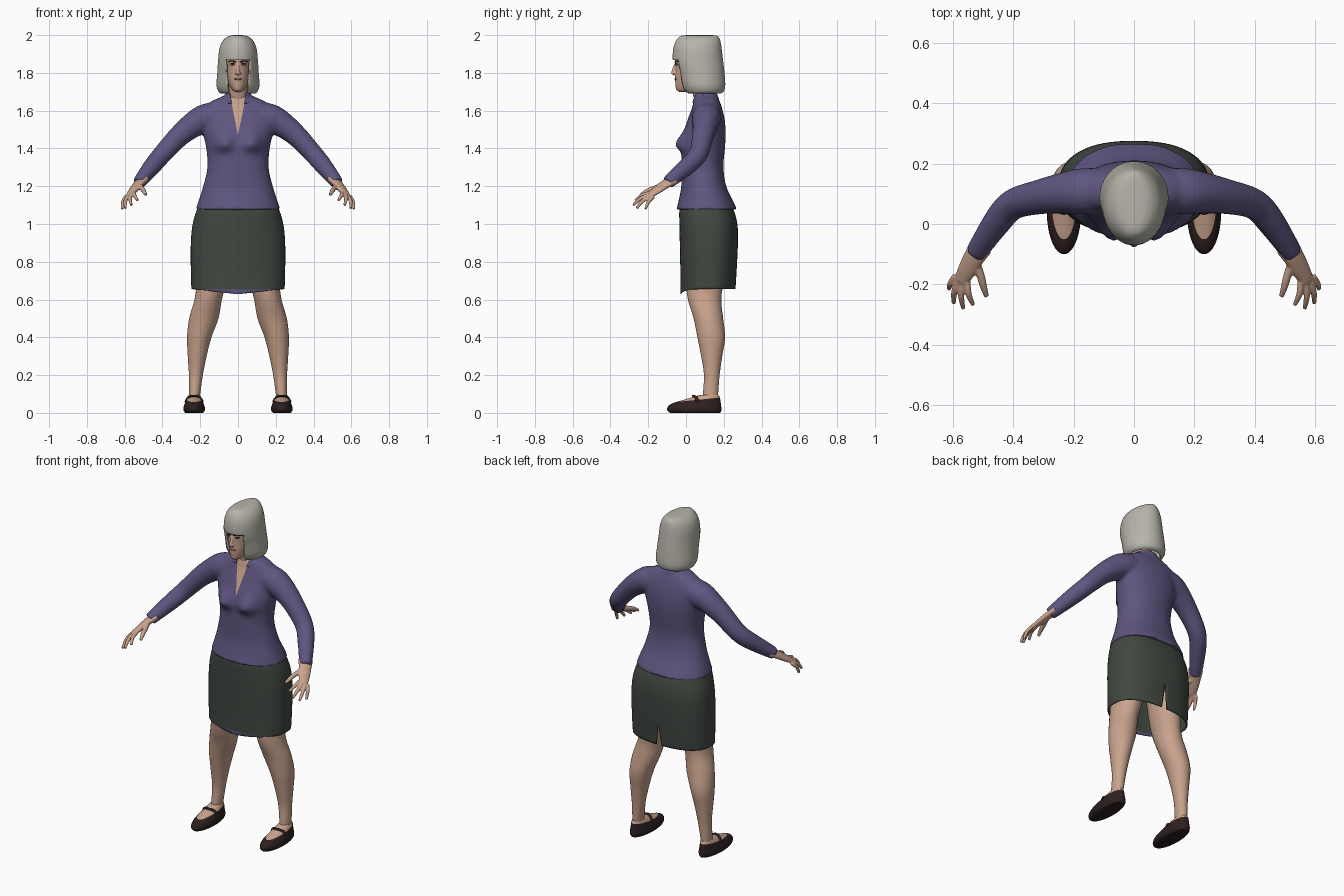
import bpy, bmesh, math
from mathutils import Vector, Matrix

cube = bpy.data.objects.get("Cube")
if cube:
    bpy.data.objects.remove(cube)


def material(name, r, g, b):
    m = bpy.data.materials.new(name)
    m.use_nodes = True
    m.diffuse_color = (r, g, b, 1)
    node = next(n for n in m.node_tree.nodes if n.type == "BSDF_PRINCIPLED")
    node.inputs["Base Color"].default_value = (r, g, b, 1)
    node.inputs["Roughness"].default_value = 0.8
    return m


SKIN = material("skin", 0.58, 0.365, 0.265)
PURPLE = material("purple cloth", 0.115, 0.092, 0.215)
GREEN = material("dark green cloth", 0.052, 0.063, 0.052)
HAIR = material("grey hair", 0.47, 0.455, 0.40)
LEATHER = material("dark brown leather", 0.026, 0.014, 0.014)
WHITE = material("eye white", 0.6, 0.57, 0.52)
DARK = material("dark brow", 0.025, 0.018, 0.015)
LIPS = material("lips", 0.40, 0.19, 0.15)


def smooth_keys(keys, sub):
    """Catmull-Rom interpolation through a list of tuples."""
    keys = [tuple(k) for k in keys]
    ext = [keys[0]] + keys + [keys[-1]]
    out = []
    for i in range(len(keys) - 1):
        a, b, c, d = ext[i:i + 4]
        for s in range(sub):
            t = s / sub
            out.append([0.5 * (2 * q + (r - p) * t + (2 * p - 5 * q + 4 * r - e) * t * t
                        + (3 * q - p - 3 * r + e) * t ** 3) for p, q, r, e in zip(a, b, c, d)])
    return out + [list(keys[-1])]


def skin_rings(bm, rings, caps=True):
    rows = [[bm.verts.new(p) for p in ring] for ring in rings]
    n = len(rows[0])
    for a, b in zip(rows, rows[1:]):
        for j in range(n):
            bm.faces.new((a[j], a[(j + 1) % n], b[(j + 1) % n], b[j]))
    if caps:
        bm.faces.new(rows[0][::-1])
        bm.faces.new(rows[-1])


def loft(bm, keys, cx=0, power=2, seg=40, sub=5, caps=True):
    """Stack level rings; each key is z, half width, front y, back y, optional centre x."""
    keys = [k if len(k) > 4 else (*k, cx) for k in keys]
    rings = []
    for z, w, y0, y1, x in smooth_keys(keys, sub):
        ring = []
        for j in range(seg):
            a = 2 * math.pi * (j + 0.5) / seg
            c, s = math.cos(a), math.sin(a)
            px = math.copysign(abs(c) ** (2 / power), c)
            py = math.copysign(abs(s) ** (2 / power), s)
            ring.append((x + w * px, (y0 + y1) / 2 + (y1 - y0) / 2 * py, z))
        rings.append(ring)
    skin_rings(bm, rings, caps)


def tube(bm, keys, side=(0, 0, 1), flat=1, seg=16, sub=4):
    """Sweep a circle or a flattened circle; each key is x, y, z, radius."""
    pts = smooth_keys(keys, sub)
    rings = []
    for i, (x, y, z, r) in enumerate(pts):
        d = Vector(pts[min(i + 1, len(pts) - 1)][:3]) - Vector(pts[max(i - 1, 0)][:3])
        d.normalize()
        u = Vector(side) - d * d.dot(Vector(side))
        u.normalize()
        v = d.cross(u)
        angles = [2 * math.pi * j / seg for j in range(seg)]
        rings.append([Vector((x, y, z)) + u * r * flat * math.cos(a) + v * r * math.sin(a)
                      for a in angles])
    skin_rings(bm, rings)


def ball(bm, loc, size):
    mat = Matrix.Translation(loc) @ Matrix.Diagonal((*size, 1))
    bmesh.ops.create_uvsphere(bm, u_segments=16, v_segments=10, radius=1, matrix=mat)


def wedge(bm, k, z0):
    """Cut along the lines |x| = k (z - z0) and return the faces between them."""
    for s in (1, -1):
        cut(bm, (0, 0, z0), (s, 0, -k))
    centres = [(f, f.calc_center_median()) for f in bm.faces]
    return [(f, c) for f, c in centres if abs(c.x) < k * (c.z - z0)]


def cut(bm, co, no):
    bmesh.ops.bisect_plane(bm, geom=bm.verts[:] + bm.edges[:] + bm.faces[:],
                           plane_co=co, plane_no=no)


def finish(name, bm, *mats, mirror=False, thick=0, angle=50, recalc=True):
    if recalc:
        bmesh.ops.recalc_face_normals(bm, faces=bm.faces[:])
    me = bpy.data.meshes.new(name)
    bm.to_mesh(me)
    bm.free()
    for m in mats:
        me.materials.append(m)
    me.polygons.foreach_set("use_smooth", [True] * len(me.polygons))
    me.set_sharp_from_angle(angle=math.radians(angle))
    ob = bpy.data.objects.new(name, me)
    bpy.context.scene.collection.objects.link(ob)
    if mirror:
        ob.modifiers.new("mirror", "MIRROR").use_mirror_merge = False
    if thick:
        mod = ob.modifiers.new("thickness", "SOLIDIFY")
        mod.thickness, mod.offset = thick, -1
    return ob


def fuse(bm, voxel, rounds):
    """Blend overlapping solids into one smooth skin."""
    ob = finish("blend", bm)
    mod = ob.modifiers.new("remesh", "REMESH")
    mod.mode, mod.voxel_size = "VOXEL", voxel
    mod = ob.modifiers.new("smooth", "SMOOTH")
    mod.factor, mod.iterations = 0.5, rounds
    out = bmesh.new()
    out.from_object(ob, bpy.context.evaluated_depsgraph_get())
    bpy.data.objects.remove(ob)
    return out


# Jacket: body with bust, plus both sleeves
bm = bmesh.new()
loft(bm, [(1.075, .225, -.052, .272), (1.12, .21, -.04, .25), (1.2, .184, -.025, .213),
          (1.3, .162, -.024, .198), (1.4, .168, -.022, .206), (1.48, .185, -.012, .21),
          (1.55, .195, .008, .205), (1.61, .19, .03, .192), (1.65, .14, .04, .178),
          (1.67, .095, .045, .168), (1.685, .065, .055, .155)], power=2.2, seg=64)
for v in bm.verts:
    if v.co.y < 0.08:
        dx = (abs(v.co.x) - 0.075) / 0.05
        dz = (v.co.z - 1.42) / (0.06 if v.co.z > 1.42 else 0.035)
        v.co.y -= 0.045 * math.exp(-dx * dx - dz * dz)
for s in (1, -1):
    tube(bm, [(s * .10, .11, 1.57, .075), (s * .17, .108, 1.56, .077), (s * .23, .103, 1.53, .069),
              (s * .31, .09, 1.467, .058), (s * .40, .065, 1.37, .051), (s * .455, .005, 1.305, .047),
              (s * .525, -.098, 1.218, .035)], seg=24)
bm = fuse(bm, 0.009, 6)
for f, c in wedge(bm, 0.2, 1.47):
    f.material_index = 1 if c.y < 0.09 else 0
finish("jacket", bm, PURPLE, SKIN, recalc=False)

# Open stand collar
bm = bmesh.new()
loft(bm, [(1.64, .115, .03, .178), (1.67, .08, .034, .172), (1.697, .064, .042, .16)], caps=False)
gap = [f for f, c in wedge(bm, 0.2, 1.47) if c.y < 0.1]
bmesh.ops.delete(bm, geom=gap, context="FACES")
finish("collar", bm, PURPLE, thick=.006)

# Skirt with a back slit and lining at the front hem
bm = bmesh.new()
loft(bm, [(.655, .247, -.03, .262), (.75, .25, -.03, .268), (.9, .25, -.033, .275),
          (1.0, .24, -.035, .272), (1.08, .216, -.034, .25), (1.13, .185, -.01, .22)],
     power=2.4, seg=64, caps=False)
for v in bm.verts:
    if v.co.z < 0.72:
        front = max(0, (0.11 - v.co.y) / 0.14) * max(0, 1 - abs(v.co.x) / 0.25)
        v.co.z -= 0.027 * front * (0.72 - v.co.z) / 0.065
slit = [f for f, c in wedge(bm, -0.12, 0.8) if c.y > 0.1]
bmesh.ops.delete(bm, geom=slit, context="FACES")
cut(bm, (0, 0, .652), (0, 0, 1))
for f in bm.faces:
    f.material_index = int(f.calc_center_median().z < .652)
finish("skirt", bm, GREEN, PURPLE, thick=.006)

# Legs
bm = bmesh.new()
loft(bm, [(.07, .03, .095, .165, .232), (.1, .03, .09, .17, .23), (.2, .037, .095, .178, .223),
          (.3, .05, .08, .192, .216), (.4, .065, .06, .207, .205), (.5, .078, .04, .197, .181),
          (.6, .073, .01, .187, .158), (.7, .08, 0, .2, .14), (.9, .1, 0, .22, .12)], seg=32)
finish("legs", bm, SKIN, mirror=True)

# Shoes: the foot shows above the rim
bm = bmesh.new()
loft(bm, [(0, .047, -.085, .18), (.01, .055, -.097, .187), (.025, .057, -.1, .188),
          (.042, .053, -.088, .186), (.055, .048, -.06, .184), (.07, .042, -.01, .182),
          (.085, .036, .04, .178), (.095, .03, .07, .172)], cx=.232, seg=40, sub=3)
rim, up = Vector((0, -.03, .06)), Vector((0, -.1, 1))
cut(bm, rim, up)
for f in bm.faces:
    f.material_index = int((f.calc_center_median() - rim).dot(up) > 0)
finish("shoes", bm, LEATHER, SKIN, mirror=True)
bm = bmesh.new()
tube(bm, [(.232 + x, .06 - .02 * (1 - abs(x) / .045), z, .006) for x, z in
          ((-.046, .058), (-.032, .08), (0, .09), (.032, .08), (.046, .058))],
     side=(0, 1, 0), flat=1.5, seg=10)
finish("shoe_straps", bm, LEATHER, mirror=True)

# Hands: flat palm, four fingers and a thumb
bm = bmesh.new()
across = (.04, .025, -.015)
tube(bm, [(.505, -.07, 1.235, .022), (.53, -.11, 1.21, .019), (.552, -.15, 1.182, .017),
          (.574, -.188, 1.155, .013)], side=across, flat=1.9)
fingers = [((.552, -.188, 1.165), (.532, -.268, 1.125)), ((.568, -.19, 1.157), (.565, -.28, 1.1)),
           ((.582, -.184, 1.15), (.597, -.262, 1.083)), ((.591, -.172, 1.146), (.613, -.215, 1.078))]
for base, tip in fingers:
    a, b = Vector(base), Vector(tip)
    knuckle = a.lerp(b, .5) + Vector((.006, -.004, .007))
    tube(bm, [(*a, .011), (*knuckle, .0105), (*b, .007)], side=across, seg=12)
tube(bm, [(.53, -.115, 1.205, .016), (.51, -.165, 1.19, .014), (.499, -.205, 1.175, .012),
          (.488, -.24, 1.155, .008)], side=across, seg=12)
finish("hands", fuse(bm, .004, 2), SKIN, mirror=True, recalc=False)

# Head, nose and neck
bm = bmesh.new()
loft(bm, [(1.70, .018, -.04, .02), (1.712, .032, -.052, .06), (1.735, .047, -.056, .10),
          (1.77, .06, -.058, .14), (1.81, .067, -.057, .16), (1.85, .071, -.058, .168),
          (1.90, .072, -.055, .168), (1.94, .06, -.03, .15), (1.965, .03, .02, .11)])
tube(bm, [(0, -.053, 1.85, .007), (0, -.063, 1.822, .009), (0, -.067, 1.8, .011)], side=(1, 0, 0))
ball(bm, (0, -.064, 1.798), (.016, .013, .009))
tube(bm, [(0, .07, 1.78, .05), (0, .08, 1.71, .048), (0, .095, 1.66, .052), (0, .10, 1.60, .055)],
     side=(1, 0, 0), seg=24)
finish("head", fuse(bm, .004, 3), SKIN, recalc=False)

# Face details
bm = bmesh.new()
ball(bm, (.029, -.049, 1.843), (.012, .006, .005))
finish("eyes", bm, WHITE, mirror=True)
bm = bmesh.new()
ball(bm, (.029, -.053, 1.843), (.0048, .004, .0046))
tube(bm, [(.015, -.054, 1.846, .002), (.029, -.054, 1.85, .0025), (.044, -.044, 1.845, .002)], seg=8)
tube(bm, [(.01, -.058, 1.857, .003), (.03, -.053, 1.863, .0035), (.05, -.04, 1.86, .002)], seg=8)
finish("irises_and_brows", bm, DARK, mirror=True)
bm = bmesh.new()
ball(bm, (0, -.054, 1.768), (.023, .008, .006))
finish("lips", bm, LIPS)

# Bobbed hair: shell with an opening below the fringe
bm = bmesh.new()
loft(bm, [(1.69, .088, -.0, .18), (1.702, .104, -.015, .2), (1.735, .114, -.032, .208),
          (1.8, .11, -.05, .204), (1.86, .106, -.069, .197), (1.92, .1, -.069, .19),
          (1.96, .087, -.058, .184), (1.985, .066, -.042, .176), (1.997, .042, -.022, .164),
          (2.0, .016, .01, .13)], seg=56)
bm.faces.ensure_lookup_table()
floor = [f for f in bm.faces if all(abs(v.co.z - 1.69) < 1e-4 for v in f.verts)]
bmesh.ops.delete(bm, geom=floor, context="FACES_ONLY")
cut(bm, (0, 0, 1.867), (0, 0, 1))
opening = [f for f, c in wedge(bm, 0.1, 1.19) if c.y < .05 and c.z < 1.867]
bmesh.ops.delete(bm, geom=opening, context="FACES")
finish("hair", bm, HAIR, thick=.012)
